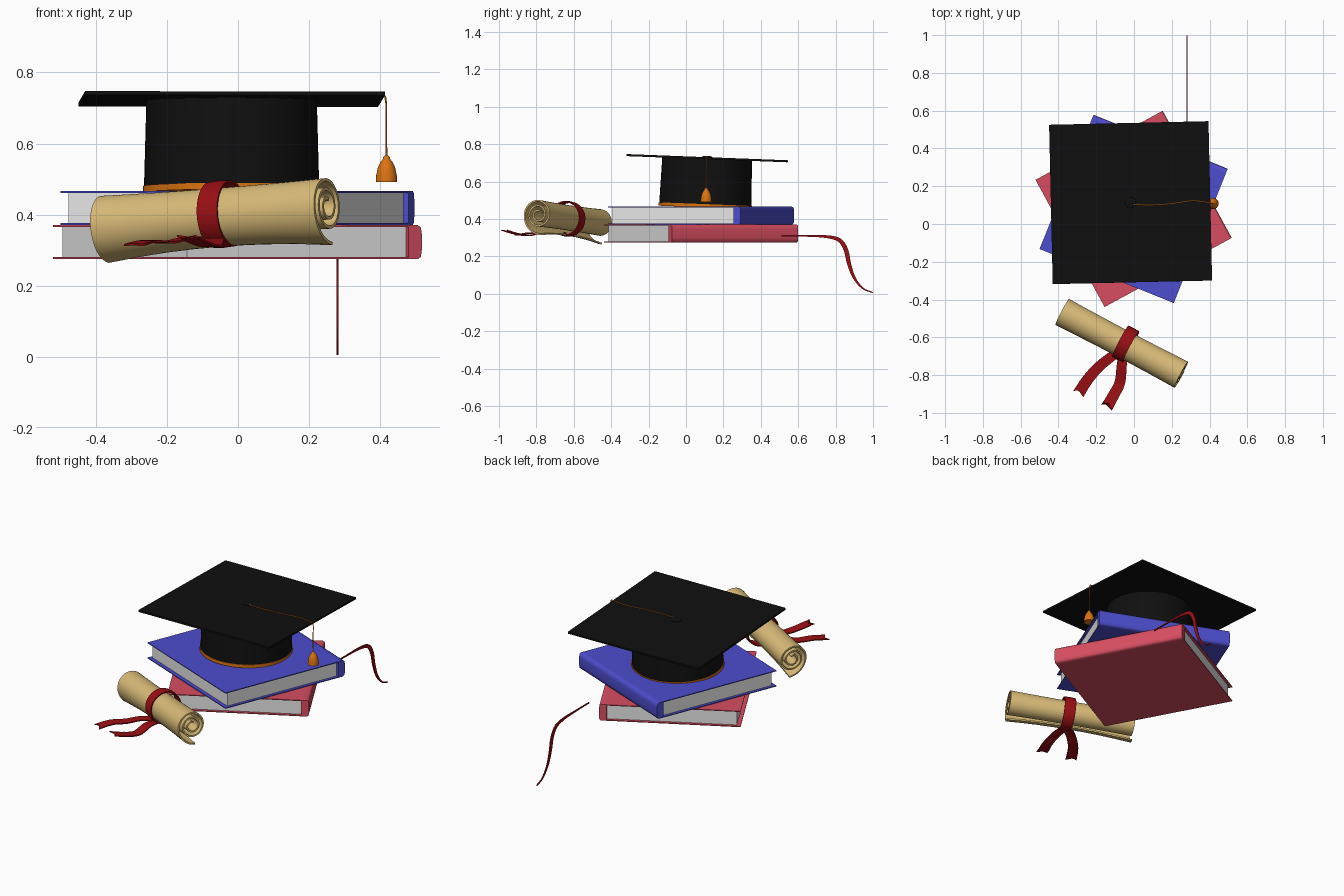
import bpy, bmesh
from math import radians, sin, cos, pi, tau
from mathutils import Vector, Matrix

if "Cube" in bpy.data.objects:
    bpy.data.objects.remove(bpy.data.objects["Cube"])


def material(name, rgb):
    m = bpy.data.materials.new(name)
    m.use_nodes = True
    m.diffuse_color = (*rgb, 1)
    m.node_tree.nodes["Principled BSDF"].inputs["Base Color"].default_value = (*rgb, 1)
    return m


BLACK = material("cap black", (0.005, 0.005, 0.005))
ORANGE = material("tassel orange", (0.7, 0.17, 0.006))
BLUE = material("blue cover", (0.075, 0.075, 0.62))
RED = material("red cover", (0.68, 0.075, 0.12))
PAPER = material("page white", (0.8, 0.8, 0.8))
TAN = material("parchment tan", (0.7, 0.5, 0.19))
RIBBON = material("ribbon red", (0.32, 0.005, 0.007))


def finish(name, bm, mat, matrix=Matrix(), thickness=0, sharp=35):
    """Turn a bmesh into an object, smooth below the sharp angle."""
    bmesh.ops.recalc_face_normals(bm, faces=bm.faces)
    for f in bm.faces:
        f.smooth = True
    for e in bm.edges:
        e.smooth = len(e.link_faces) == 2 and e.calc_face_angle(pi) < radians(sharp)
    me = bpy.data.meshes.new(name)
    bm.to_mesh(me)
    bm.free()
    me.materials.append(mat)
    ob = bpy.data.objects.new(name, me)
    bpy.context.collection.objects.link(ob)
    ob.matrix_world = matrix
    if thickness:
        mod = ob.modifiers.new("thickness", 'SOLIDIFY')
        mod.thickness = thickness
        mod.offset = 0
    return ob


def box(name, low, high, mat, matrix=Matrix()):
    bm = bmesh.new()
    low, high = Vector(low), Vector(high)
    size = Matrix.Diagonal((*(high - low), 1))
    bmesh.ops.create_cube(bm, size=1, matrix=Matrix.Translation((low + high) / 2) @ size)
    return finish(name, bm, mat, matrix)


def grid(rows, closed=False):
    """Skin a list of point rows with quads."""
    bm = bmesh.new()
    rows = [[bm.verts.new(p) for p in row] for row in rows]
    for a, b in zip(rows, rows[1:]):
        n = len(a)
        for i in range(n if closed else n - 1):
            j = (i + 1) % n
            bm.faces.new((a[i], a[j], b[j], b[i]))
    return bm, rows


def lathe(name, profile, mat, matrix=Matrix(), sides=48, caps=True):
    bm, rows = grid([[(r * cos(tau * i / sides), r * sin(tau * i / sides), z)
                      for i in range(sides)] for r, z in profile], closed=True)
    if caps:
        bm.faces.new(rows[0])
        bm.faces.new(rows[-1])
    return finish(name, bm, mat, matrix, 0 if caps else 0.006)


def smooth_path(points, steps=6):
    """Catmull-Rom interpolation through the points."""
    p = [Vector(q) for q in points]
    p = [2 * p[0] - p[1]] + p + [2 * p[-1] - p[-2]]
    out = []
    for a, b, c, d in zip(p, p[1:], p[2:], p[3:]):
        for s in range(steps):
            t = s / steps
            out.append(0.5 * (2 * b + (c - a) * t + (2 * a - 5 * b + 4 * c - d) * t * t
                              + (3 * b - a - 3 * c + d) * t ** 3))
    return out + [p[-2]]


def strip(name, points, up, width, notch=0):
    """Ribbon along a path; width is a function of 0..1 along it."""
    path = smooth_path(points)
    rows = []
    for i, p in enumerate(path):
        tangent = (path[min(i + 1, len(path) - 1)] - path[max(i - 1, 0)]).normalized()
        side = tangent.cross(Vector(up)).normalized() * width(i / (len(path) - 1)) / 2
        back = tangent * notch if i == len(path) - 1 else Vector()
        rows.append([p - side, p - back, p + side])
    return finish(name, grid(rows)[0], RIBBON, thickness=0.006)


# Books: covers, rounded spine and inset page block, spine towards local +x
def book(name, angle, z0, z1, mat):
    m = Matrix.Translation((-0.002, 0.08, 0)) @ Matrix.Rotation(radians(angle), 4, 'Z')
    h, t = 0.383, 0.005
    box(name + "_bottom_cover", (-h, -h, z0), (h - 0.025, h, z0 + t), mat, m)
    box(name + "_top_cover", (-h, -h, z1 - t), (h - 0.025, h, z1), mat, m)
    box(name + "_pages", (-h + 0.022, -h + 0.016, z0 + t), (h - 0.03, h - 0.016, z1 - t), PAPER, m)
    x0, x1, c = h - 0.042, h, 0.012
    outline = [(x0, z0), (x1 - c, z0), (x1 - c / 4, z0 + c / 2), (x1, z0 + 2 * c),
               (x1, z1 - 2 * c), (x1 - c / 4, z1 - c / 2), (x1 - c, z1), (x0, z1)]
    bm, rows = grid([[(x, y, z) for x, z in outline] for y in (-h, h)], closed=True)
    for row in rows:
        bm.faces.new(row)
    finish(name + "_spine", bm, mat, m, sharp=50)


book("red_book", 28.5, 0.275, 0.37, RED)
book("blue_book", 68.1, 0.371, 0.466, BLUE)

# Cap: crown, band, board and button share one slight tilt
cap = (Matrix.Translation((-0.018, 0.103, 0.466)) @ Matrix.Rotation(radians(-2.2), 4, 'X')
       @ Matrix.Rotation(radians(1.3), 4, 'Z'))
lathe("cap_crown", [(0.247, 0), (0.24, 0.256)], BLACK, cap, 64)
lathe("cap_band", [(0.25, -0.004), (0.25, 0.014)], ORANGE, cap, 64)
box("cap_board", (-0.422, -0.422, 0.254), (0.422, 0.422, 0.265), BLACK, cap)
lathe("cap_button", [(0.03, 0.262), (0.028, 0.268), (0.015, 0.271)], BLACK, cap, 24)

# Tassel cord over the board edge, and the bell-shaped tassel
cord = bpy.data.curves.new("tassel_cord", 'CURVE')
cord.dimensions = '3D'
cord.bevel_depth = 0.0025
cord.bevel_resolution = 2
top = 0.734
path = smooth_path([(-0.01, 0.105, top), (0.08, 0.1, top), (0.2, 0.108, top), (0.31, 0.123, top),
                    (0.4, 0.112, top), (0.416, 0.11, 0.722), (0.417, 0.108, 0.65),
                    (0.418, 0.108, 0.555)])
spline = cord.splines.new('POLY')
spline.points.add(len(path) - 1)
for point, co in zip(spline.points, path):
    point.co = (*co, 1)
cord.materials.append(ORANGE)
bpy.context.collection.objects.link(bpy.data.objects.new("tassel_cord", cord))
lathe("tassel", [(0.03, 0), (0.029, 0.018), (0.024, 0.042), (0.016, 0.058), (0.011, 0.063),
                 (0.009, 0.07), (0.004, 0.075)], ORANGE, Matrix.Translation((0.418, 0.108, 0.492)), 24)

# Rolled parchment: a spiral sheet with a loose lower edge
roll = (Matrix.Translation((-0.062, -0.626, 0.4)) @ Matrix.Rotation(radians(-27.8), 4, 'Z')
        @ Matrix.Rotation(radians(-4), 4, 'Y'))
turns, steps = 2.6, 100


def sheet_point(i, t):
    s = i / steps
    angle = radians(278) - s * turns * tau
    loose = max(0, 1 - s * turns * 4) ** 1.5 * (0.005 + 0.016 * t * t)
    r = (0.082 - 0.064 * s) * (1 + 0.06 * t * t) + loose
    return (0.357 * t, r * cos(angle), r * sin(angle))


ends = [k / 4 for k in range(-4, 5)]
finish("scroll_parchment", grid([[sheet_point(i, t) for t in ends] for i in range(steps + 1)])[0],
       TAN, roll, thickness=0.009)

# Scroll ribbon: band and two swallow-tailed ends
around = roll @ Matrix.Translation((0.02, 0, 0)) @ Matrix.Rotation(pi / 2, 4, 'Y')
lathe("scroll_band", [(0.09, -0.032), (0.092, 0), (0.09, 0.032)], RIBBON, around, 40, caps=False)
tails = {
    "scroll_ribbon_left_tail": [(-0.055, -0.67, 0.325), (-0.065, -0.75, 0.33), (-0.075, -0.84, 0.312),
                                (-0.11, -0.91, 0.322), (-0.145, -0.972, 0.34)],
    "scroll_ribbon_right_tail": [(-0.06, -0.66, 0.325), (-0.13, -0.71, 0.335), (-0.195, -0.765, 0.322),
                                 (-0.25, -0.83, 0.325), (-0.295, -0.9, 0.314)],
}
for name, points in tails.items():
    strip(name, points, (0, 0, 1), lambda t: 0.05 + 0.012 * t, notch=0.025)

# Bookmark ribbon standing on edge and falling behind the books
strip("bookmark_ribbon", [(0.28, y, z) for y, z in (
    (0.51, 0.311), (0.64, 0.31), (0.75, 0.306), (0.82, 0.287), (0.855, 0.235), (0.872, 0.16),
    (0.9, 0.085), (0.945, 0.03), (0.998, 0.007))],
    (1, 0, 0), lambda t: 0.006 + 0.018 * sin(pi * t) ** 2)
